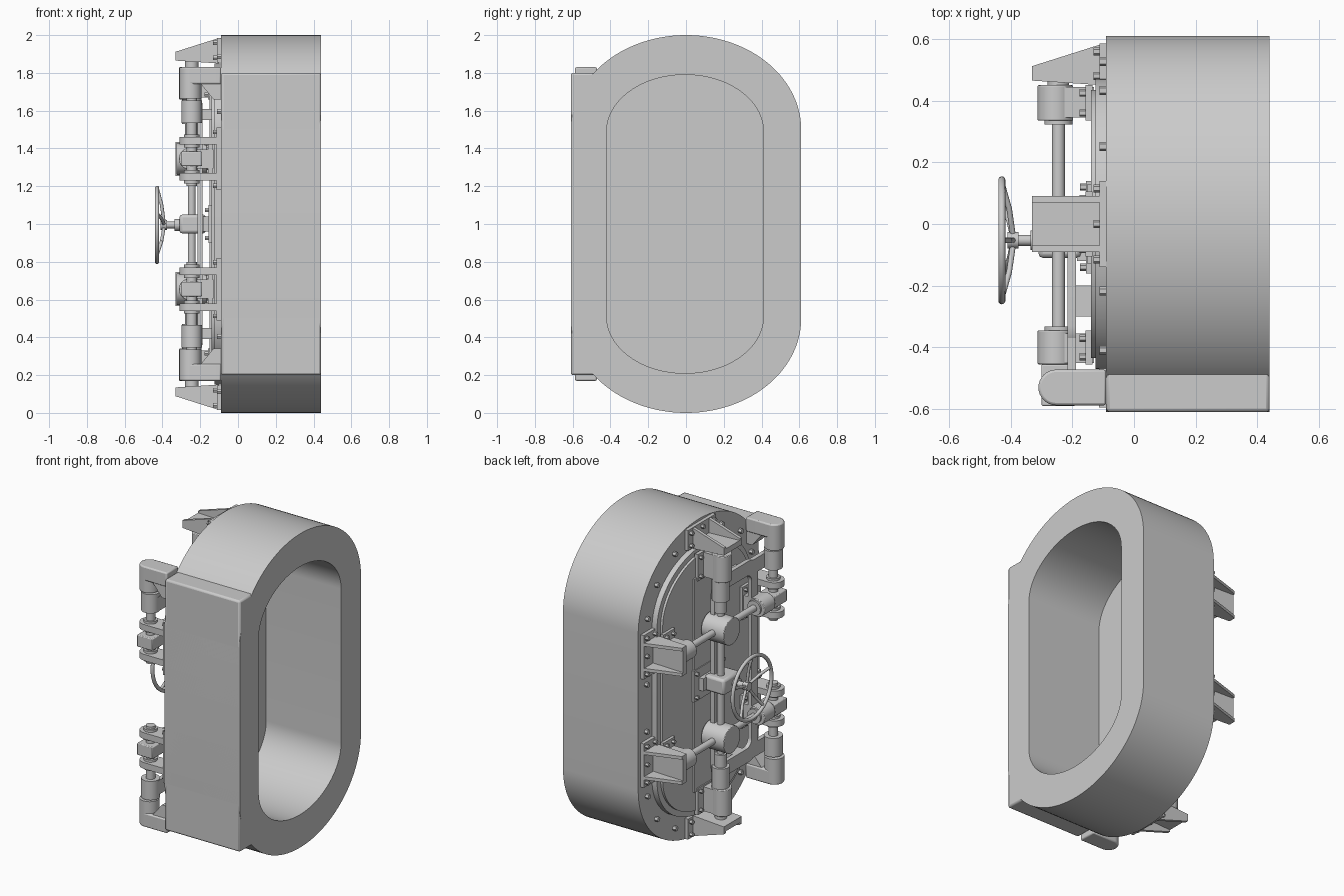
import bpy, bmesh, math
from mathutils import Vector

if "Cube" in bpy.data.objects:
    bpy.data.objects.remove(bpy.data.objects["Cube"])
V = Vector

def finish(name, bm, bevel=0.0):
    bmesh.ops.remove_doubles(bm, verts=bm.verts, dist=1e-5)
    bmesh.ops.recalc_face_normals(bm, faces=bm.faces)
    me = bpy.data.meshes.new(name)
    bm.to_mesh(me)
    bm.free()
    ob = bpy.data.objects.new(name, me)
    bpy.context.collection.objects.link(ob)
    if bevel:
        m = ob.modifiers.new("bevel", 'BEVEL')
        m.width, m.segments, m.limit_method = bevel, 2, 'ANGLE'
    bpy.ops.object.select_all(action='DESELECT')
    ob.select_set(True)
    bpy.context.view_layer.objects.active = ob
    bpy.ops.object.shade_smooth_by_angle(angle=math.radians(35))
    return ob

def prism(name, pts, vec, bevel=0.0):
    bm = bmesh.new()
    a = [bm.verts.new(V(p)) for p in pts]
    b = [bm.verts.new(V(p) + V(vec)) for p in pts]
    bm.faces.new(a)
    bm.faces.new(b)
    for i in range(len(a)):
        j = (i + 1) % len(a)
        bm.faces.new((a[i], a[j], b[j], b[i]))
    return finish(name, bm, bevel)

def box(name, x, y, z, bevel=0.0):
    pts = [(x[0], y[0], z[0]), (x[1], y[0], z[0]), (x[1], y[1], z[0]), (x[0], y[1], z[0])]
    return prism(name, pts, (0, 0, z[1] - z[0]), bevel)

def cyl(name, p0, p1, r, n=32, bevel=0.0):
    p0, d = V(p0), V(p1) - V(p0)
    q = d.to_track_quat('Z', 'Y')
    pts = [p0 + q @ V((r * math.cos(i * math.tau / n), r * math.sin(i * math.tau / n), 0)) for i in range(n)]
    return prism(name, pts, d, bevel)

def loop(cy, hy, hz, ry, rz, n=20, cz=1.0):
    # rounded rectangle in yz with elliptical corners
    pts = []
    for k, (sy, sz) in enumerate([(1, 1), (-1, 1), (-1, -1), (1, -1)]):
        for i in range(n + 1):
            a = (k + i / n) * math.pi / 2
            pts.append((cy + sy * (hy - ry) + ry * math.cos(a), cz + sz * (hz - rz) + rz * math.sin(a)))
    return pts

def ring(name, outer, inner, x0, x1, bevel=0.0):
    bm = bmesh.new()
    L = [[bm.verts.new((x, *p)) for p in pts] for x, pts in
         ((x0, outer), (x1, outer), (x1, inner), (x0, inner))]
    n = len(outer)
    for k in range(4):
        A, B = L[k], L[(k + 1) % 4]
        for i in range(n):
            j = (i + 1) % n
            bm.faces.new((A[i], A[j], B[j], B[i]))
    return finish(name, bm, bevel)

def plate(name, pts, x0, x1, bevel=0.0):
    pts = [p for i, p in enumerate(pts) if (V(p) - V(pts[i - 1])).length > 1e-5]
    return prism(name, [(x0, *p) for p in pts], (x1 - x0, 0, 0), bevel)

def bolt(y, z, x=-0.09, r=0.015):
    cyl("bolt", (x, y, z), (x - 0.022, y, z), r, 6)

# deep frame with through opening, and straight hinge-side block
ring("frame_body", loop(0, .61, 1, .61, .5, 28), loop(-.005, .415, .79, .415, .3, 28), -.09, .44)
box("hinge_side_block", (-.09, .44), (-.61, -.44), (.2, 1.8), .012)

# door leaf with raised inner panel
plate("door_leaf", loop(0, .47, .85, .47, .36), -.125, -.088)
plate("door_panel", loop(0, .435, .815, .435, .33), -.14, -.12)
box("door_spine", (-.15, -.13), (-.13, .13), (.32, 1.68))

# bolts round the frame face
for i in range(7):
    a = math.radians(10 + i * 26)
    for s in (1, -1):
        y, z = .535 * math.cos(a), 1 + s * (.49 + .435 * math.sin(a))
        if abs(y) > .16:
            bolt(y, z)
for z in (.85, 1.15):
    bolt(.535, z)

# latches: a frame is (origin y, z), outward direction u, tangent v
X = -0.245
def latch(oy, oz, u, b0, b1, off, keeper=True):
    u = V((0, *u))
    v = V((1, 0, 0)).cross(u)
    P = lambda x, r, t: V((x, oy, oz)) + u * r + v * t
    def lbox(name, x0, x1, r0, r1, t, bevel=0.0):
        prism(name, [P(x0, r0, -t), P(x1, r0, -t), P(x1, r1, -t), P(x0, r1, -t)], v * 2 * t, bevel)
    # bearing, its foot and flange
    cyl("latch_bearing", P(-.255, b0, 0), P(-.255, b1, 0), .058, 32, .004)
    lbox("bearing_foot", -.255, -.13, b0 + .01, b1 - .005, .05)
    lbox("bearing_flange", -.158, -.135, b0, b1, .105)
    for t in (-.082, .082):
        for r in (b0 + .025, b1 - .025):
            q = P(0, r, t)
            bolt(q.y, q.z, -.155, .012)
    # locking rod
    cyl("locking_rod", P(X, .03, 0), P(X, b1 + .01, 0), .021)
    cyl("rod_collar", P(X, b0 - .012, 0), P(X, b0 + .01, 0), .046)
    if not keeper:
        return
    cyl("rod_tip", P(X, b1, 0), P(X, .475 + off, 0), .035)
    # keeper bracket: base plate, strike plate, two wedge ribs
    lbox("keeper_base", -.112, -.088, .455 + off, .585 + off, .14)
    prism("keeper_strike", [P(-.33, .465 + off, -.09), P(-.33, .5 + off, -.09),
          P(-.1, .49 + off, -.09), P(-.1, .45 + off, -.09)], v * .18)
    for t in (-.09, .07):
        prism("keeper_rib", [P(-.33, .465 + off, t), P(-.33, .512 + off, t),
              P(-.1, .585 + off, t), P(-.1, .45 + off, t)], v * .02)
    for t in (-.115, 0, .115):
        for r in ((.56,) if t == 0 else (.48, .56)):
            q = P(0, r + off, t)
            bolt(q.y, q.z, -.11, .013)

for s in (1, -1):
    z = 1 + s * .345
    latch(0, z, (1, 0), .335, .45, 0)
    latch(0, z, (-1, 0), .345, .455, 0, keeper=False)
    latch(0, 1, (0, s), .66, .83, .4)
    # long sleeve below the upper and lower bearings
    cyl("rod_sleeve", (X, 0, 1 + s * .53), (X, 0, 1 + s * .67), .052)
    cyl("rod_coupling", (X, 0, 1 + s * .45), (X, 0, 1 + s * .54), .035)
    # round gear housing at each crossing
    cyl("gear_housing", (-.165, 0, z), (-.325, 0, z), .085, 40, .004)
    cyl("gear_housing_post", (-.13, 0, z), (-.17, 0, z), .06)

    # hinge: fixed arm with rounded end, knuckles and pin
    hy = -.53
    arm = [(-.09, hy - .058), (-.09, hy + .058)]
    arm += [(-.252 - .058 * math.sin(i * math.pi / 16), hy + .058 * math.cos(i * math.pi / 16)) for i in range(17)]
    prism("hinge_arm", [(x, y, 1 + s * .74) for x, y in arm], (0, 0, s * .09), .008)
    cyl("hinge_arm_boss", (-.252, hy, 1 + s * .665), (-.252, hy, 1 + s * .75), .058)
    prism("hinge_arm_gusset", [(-.09, hy - .05, 1 + s * .66), (-.13, hy - .05, 1 + s * .66),
          (-.2, hy - .05, 1 + s * .745), (-.09, hy - .05, 1 + s * .745)], (0, .1, 0))
    cyl("yoke_knuckle", (X, hy, 1 + s * .535), (X, hy, 1 + s * .655), .055)
    cyl("hinge_pin", (X, hy, 1 + s * .2), (X, hy, 1 + s * .8), .028)
    for d in (-.095, .095):
        zz = z + d
        prism("hinge_lug", [(x, y, zz - .02) for x, y in arm], (0, 0, .04))
        cyl("hinge_lug_washer", (X, hy, zz - .035), (X, hy, zz + .035), .04)
        for y in (-.565, -.485):
            bolt(y, z + d * 1.5, -.11, .013)
    box("hinge_base", (-.113, -.088), (-.595, -.465), (z - .165, z + .165))
    box("hinge_block", (-.3, -.19), (-.59, -.455), (z - .038, z + .038), .005)
    # tab joining yoke to its knuckle
    box("yoke_tab", (-.215, -.188), (-.54, -.36), sorted((1 + s * .54, 1 + s * .63)))
    box("yoke_standoff", (-.19, -.13), (-.3, -.2), sorted((1 + s * .55, 1 + s * .61)))

# swing yoke carrying the door
ring("swing_yoke", loop(-.2, .22, .64, .09, .09, 8), loop(-.2, .155, .55, .05, .05, 8), -.215, -.188)

# central gearbox with mounting plate
box("gearbox", (-.31, -.17), (-.11, .06), (.95, 1.05), .015)
box("gearbox_mount", (-.185, -.13), (-.12, .09), (.96, 1.04))
box("gearbox_plate", (-.155, -.135), (-.16, .14), (.9, 1.1))
for y in (-.14, .12):
    for z in (.925, 1.075):
        bolt(y, z, -.153, .012)

# handwheel with spindle and dished spokes
wy, wz = -.053, .995
cyl("spindle_flange", (-.3, wy, wz), (-.335, wy, wz), .032)
cyl("spindle", (-.3, wy, wz), (-.405, wy, wz), .018)
cyl("wheel_hub", (-.375, wy, wz), (-.41, wy, wz), .027)
bpy.ops.mesh.primitive_torus_add(major_radius=.196, minor_radius=.0115, major_segments=64,
    minor_segments=12, location=(-.4285, wy, wz), rotation=(0, math.pi / 2, 0))
bpy.context.object.name = "wheel_rim"
bpy.ops.object.shade_smooth_by_angle(angle=math.radians(60))
for i in range(5):
    a = math.radians(90 + 72 * i)
    S = lambda x, r: (x, wy + r * math.cos(a), wz + r * math.sin(a))
    cyl("wheel_spoke", S(-.392, .015), S(-.405, .11), .009, 12)
    cyl("wheel_spoke", S(-.404, .105), S(-.428, .194), .009, 12)
